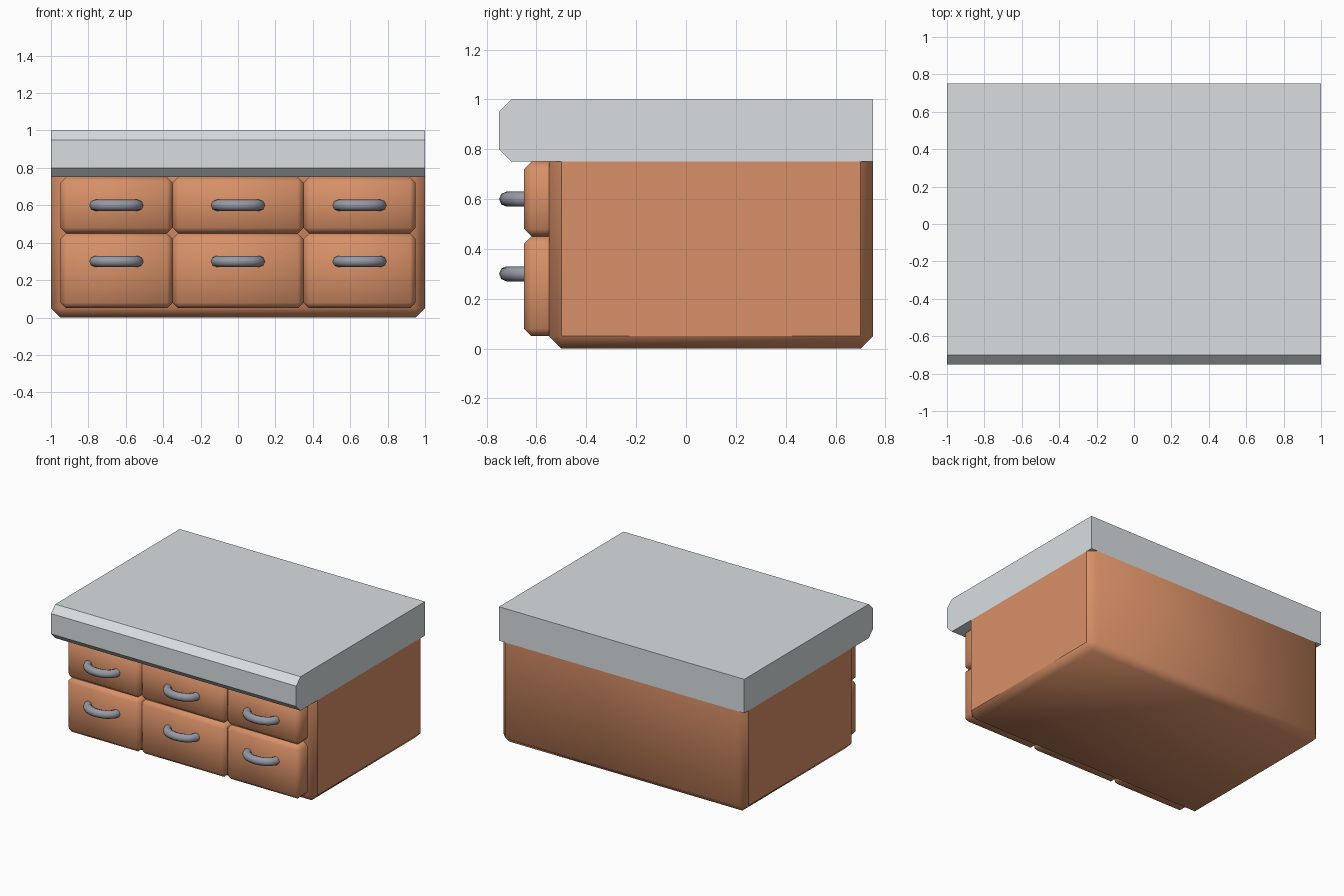
import bpy, bmesh, math
from mathutils import Vector

if "Cube" in bpy.data.objects:
    bpy.data.objects.remove(bpy.data.objects["Cube"])


def material(name, rgb):
    m = bpy.data.materials.new(name)
    m.diffuse_color = (*rgb, 1)
    m.use_nodes = True
    m.node_tree.nodes["Principled BSDF"].inputs["Base Color"].default_value = m.diffuse_color
    return m


WOOD = material("warm wood", (0.686, 0.279, 0.136))
STONE = material("pale grey worktop", (0.686, 0.730, 0.753))
METAL = material("grey metal", (0.305, 0.319, 0.366))


def finish(bm, name, mat, smooth):
    bmesh.ops.recalc_face_normals(bm, faces=bm.faces)
    for f in bm.faces:
        f.smooth = smooth
    me = bpy.data.meshes.new(name)
    bm.to_mesh(me)
    bm.free()
    me.materials.append(mat)
    ob = bpy.data.objects.new(name, me)
    bpy.context.collection.objects.link(ob)
    return ob


def chamfered_box(lo, hi, offset, open_dir):
    """Box with every edge chamfered except those round the hidden, open face."""
    lo, hi, open_dir = Vector(lo), Vector(hi), Vector(open_dir)
    bm = bmesh.new()
    bmesh.ops.create_cube(bm, size=1)
    for v in bm.verts:
        v.co = Vector([(a + b) / 2 + c * (b - a) for a, b, c in zip(lo, hi, v.co)])
    bm.normal_update()
    hidden = next(f for f in bm.faces if f.normal.dot(open_dir) > 0.9)
    edges = [e for e in bm.edges if e not in hidden.edges[:]]
    bmesh.ops.bevel(bm, geom=edges, offset=offset, segments=1, affect='EDGES')
    bm.normal_update()
    hidden = [f for f in bm.faces if f.normal.dot(open_dir) > 0.99]
    bmesh.ops.delete(bm, geom=hidden, context='FACES')
    return bm


# Cabinet body, with crisp flat side panels
bm = chamfered_box((-1, -0.55, 0), (1, 0.75, 0.75), 0.05, (0, 0, 1))
for f in bm.faces:
    if abs(f.normal.x) > 0.99:
        for e in f.edges:
            e.smooth = False
finish(bm, "cabinet_body", WOOD, True)

# Worktop: chamfered profile extruded along x
bm = bmesh.new()
profile = [(-0.75, 0.80), (-0.70, 0.75), (0.75, 0.75), (0.75, 1), (-0.70, 1), (-0.75, 0.95)]
face = bm.faces.new([bm.verts.new((-1, y, z)) for y, z in profile])
ext = bmesh.ops.extrude_face_region(bm, geom=[face])
bmesh.ops.translate(bm, vec=(2, 0, 0),
                    verts=[g for g in ext["geom"] if isinstance(g, bmesh.types.BMVert)])
finish(bm, "worktop", STONE, False)


def handle(name, cx, cz):
    """Bowed tube whose two ends run into the drawer front."""
    bm = bmesh.new()
    a, b, r, steps, sides = 0.115, 0.075, 0.03, 10, 8
    rings = []
    for i in range(steps + 1):
        t = math.pi * i / steps
        centre = Vector((cx + a * math.cos(t), -0.645 - b * math.sin(t), cz))
        out = Vector((b * math.cos(t), -a * math.sin(t), 0)).normalized()
        rings.append([bm.verts.new(centre + out * r * math.cos(s) + Vector((0, 0, r * math.sin(s))))
                      for s in (2 * math.pi * k / sides for k in range(sides))])
    for p, q in zip(rings, rings[1:]):
        for k in range(sides):
            n = (k + 1) % sides
            bm.faces.new((p[k], p[n], q[n], q[k]))
    finish(bm, name, METAL, True)


# Drawers and handles: three columns, two rows
for col, x0, x1 in (("left", -0.95, -0.35), ("middle", -0.35, 0.35), ("right", 0.35, 0.95)):
    for row, z0, z1, hz in (("lower", 0.05, 0.45, 0.30), ("upper", 0.45, 0.75, 0.60)):
        bm = chamfered_box((x0, -0.65, z0), (x1, -0.55, z1), 0.03, (0, 1, 0))
        finish(bm, f"{row}_{col}_drawer", WOOD, True)
        handle(f"{row}_{col}_handle", (x0 + x1) / 2, hz)
